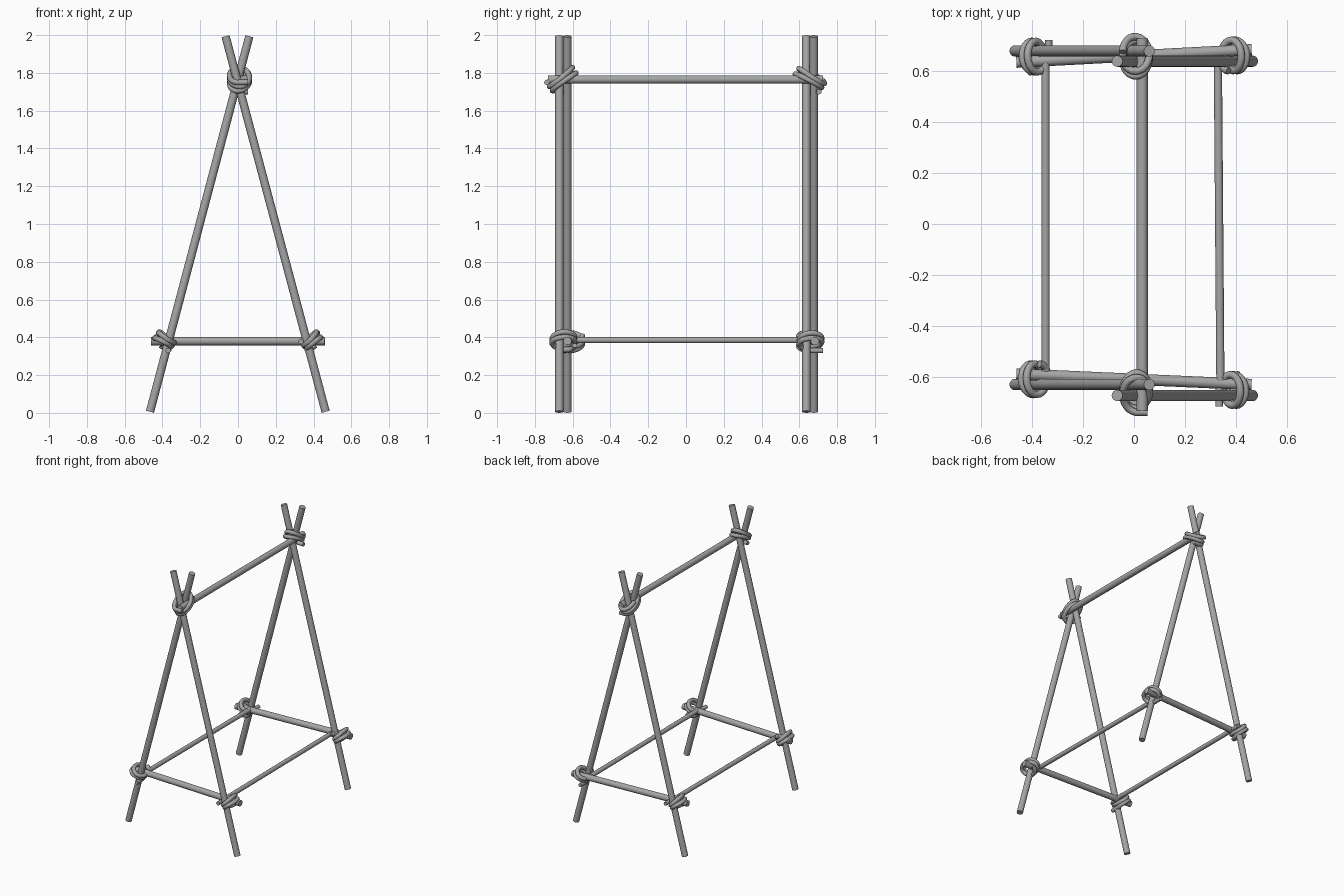
import bpy
from math import pi, sin, cos, radians
from mathutils import Vector

cube = bpy.data.objects.get("Cube")
if cube:
    bpy.data.objects.remove(cube, do_unlink=True)

grey = bpy.data.materials.new("plain grey")
grey.use_nodes = True
grey.diffuse_color = (0.38, 0.38, 0.38, 1)
grey.node_tree.nodes["Principled BSDF"].inputs["Base Color"].default_value = (0.38, 0.38, 0.38, 1)


def finish(obj, name):
    obj.name = name
    obj.data.materials.clear()
    obj.data.materials.append(grey)
    bpy.ops.object.shade_smooth_by_angle(angle=radians(40))


def pole(name, start, end, radius=0.022):
    """Round pole between two points."""
    start, end = Vector(start), Vector(end)
    axis = end - start
    bpy.ops.mesh.primitive_cylinder_add(
        vertices=16, radius=radius, depth=axis.length, location=(start + end) / 2,
        rotation=axis.to_track_quat('Z', 'Y').to_euler())
    finish(bpy.context.object, name)


def lashing(name, centre, u, v, a, b, tail):
    """Rope wound in an elliptical coil in the u-v plane, with a loose end along v."""
    centre, u, v = Vector(centre), Vector(u).normalized(), Vector(v)
    n = u.cross(v)
    turns, steps = 2.25, 54
    points = []
    for i in range(steps + 1):
        t = i / steps
        angle = (t - 1) * turns * 2 * pi
        drift = (t - 0.5) * 0.06 + 0.004 * sin(angle * 1.5)
        points.append(centre + u * a * cos(angle) + v * b * sin(angle) + n * drift)
    points.append(points[-1] + v * tail)

    curve = bpy.data.curves.new(name, 'CURVE')
    curve.dimensions = '3D'
    curve.bevel_depth = 0.0145
    curve.bevel_resolution = 3
    curve.use_fill_caps = True
    spline = curve.splines.new('POLY')
    spline.points.add(len(points) - 1)
    for p, co in zip(spline.points, points):
        p.co = (*co, 1)
    obj = bpy.data.objects.new(name, curve)
    bpy.context.collection.objects.link(obj)
    bpy.ops.object.select_all(action='DESELECT')
    obj.select_set(True)
    bpy.context.view_layer.objects.active = obj
    bpy.ops.object.convert(target='MESH')
    finish(bpy.context.object, name)


# End frames: two crossed legs, a crossbar and three lashings each
# (name, outward y, right leg y, left leg y, crossbar y at each end)
frames = [("front", -1, -0.628, -0.671, -0.587, -0.628),
          ("back", 1, 0.677, 0.637, 0.633, 0.682)]
for name, out, y_right, y_left, bar_right, bar_left in frames:
    pole(name + "_right_leg", (-0.466, y_right, 0.006), (0.06, y_right, 1.994))
    pole(name + "_left_leg", (0.464, y_left, 0.006), (-0.066, y_left, 1.994))
    pole(name + "_crossbar", (-0.46, bar_right, 0.38), (0.46, bar_left, 0.38))

    for side, sx, y in (("right", -1, (y_right + bar_right) / 2),
                        ("left", 1, (y_left + bar_left) / 2)):
        lashing(f"{name}_{side}_lashing", (sx * 0.39, y, 0.383),
                (-sx * 0.8, 0, -0.6), (0, out, 0), 0.048, 0.06, 0.065)

    lashing(name + "_top_lashing", (0.008, out * 0.655, 1.768),
            (0, out * 0.83, -0.55), (1, 0, 0), 0.078, 0.052, 0.045)

# Lengthwise poles
pole("ridge_pole", (0.032, -0.73, 1.765), (0.032, 0.725, 1.765))
pole("right_rail", (-0.346, -0.575, 0.385), (-0.346, 0.63, 0.385), 0.016)
pole("left_rail", (0.338, -0.615, 0.385), (0.328, 0.66, 0.385), 0.016)
